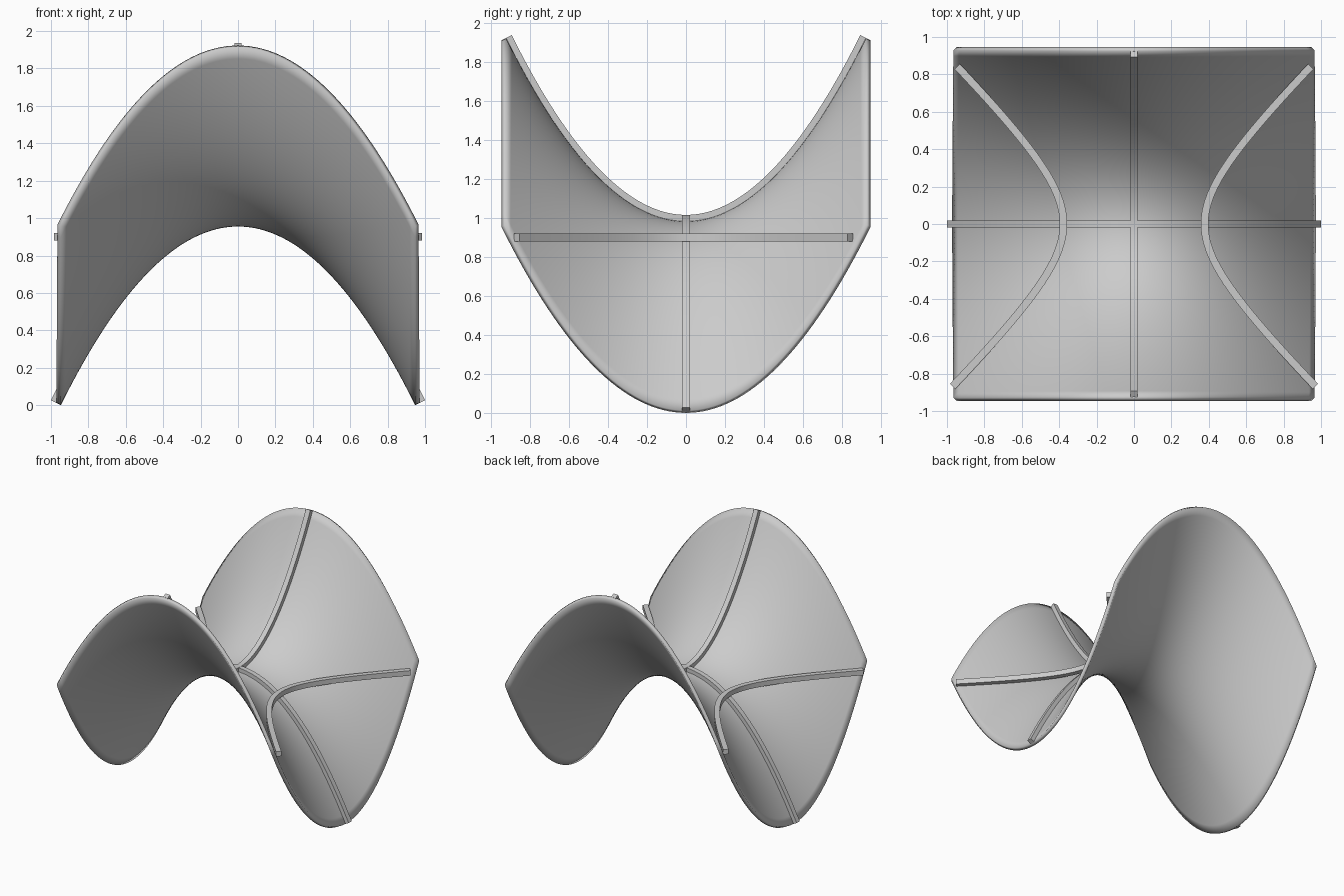
import bpy, bmesh, math
from mathutils import Vector

if "Cube" in bpy.data.objects:
    bpy.data.objects.remove(bpy.data.objects["Cube"])

D, MID = 0.947, 0.955          # half width of the sheet, height at its centre
C = MID / D ** 2               # curvature of the saddle


def height(x, y):
    return MID + C * (y * y - x * x)


def normal(x, y):
    return Vector((2 * C * x, -2 * C * y, 1)).normalized()


def finish(bm, name, angle=35):
    bmesh.ops.recalc_face_normals(bm, faces=bm.faces) if name != "saddle_sheet" else None
    mesh = bpy.data.meshes.new(name)
    bm.to_mesh(mesh)
    bm.free()
    ob = bpy.data.objects.new(name, mesh)
    bpy.context.collection.objects.link(ob)
    bpy.ops.object.select_all(action='DESELECT')
    ob.select_set(True)
    bpy.context.view_layer.objects.active = ob
    bpy.ops.object.shade_smooth_by_angle(angle=math.radians(angle))
    return ob


def bar(name, path, ups, half=0.02):
    """Sweep a square section along a path with a given up vector per point."""
    bm = bmesh.new()
    rings = []
    for i, (p, up) in enumerate(zip(path, ups)):
        t = (path[min(i + 1, len(path) - 1)] - path[max(i - 1, 0)]).normalized()
        side = t.cross(up).normalized()
        rings.append([bm.verts.new(p + half * (a * side + b * up))
                      for a, b in ((-1, -1), (1, -1), (1, 1), (-1, 1))])
    for r, s in zip(rings, rings[1:]):
        for k in range(4):
            bm.faces.new((r[k], r[(k + 1) % 4], s[(k + 1) % 4], s[k]))
    bm.faces.new(rings[0])
    bm.faces.new(rings[-1])
    return finish(bm, name)


# curved sheet, thickened on its upper side
bm = bmesh.new()
bmesh.ops.create_grid(bm, x_segments=64, y_segments=64, size=D)
for v in bm.verts:
    v.co.z = height(v.co.x, v.co.y)
sheet = finish(bm, "saddle_sheet")
solid = sheet.modifiers.new("thickness", 'SOLIDIFY')
solid.thickness, solid.offset = 0.028, 1

# two crossing bars lying along the arch and the valley
N = 48
steps = [-D + 2 * D * i / N for i in range(N + 1)]
for name, pts in (("arch_bar", [(s, 0) for s in steps]),
                  ("valley_bar", [(0, s) for s in steps])):
    ups = [normal(x, y) for x, y in pts]
    path = [Vector((x, y, height(x, y))) + 0.04 * n for (x, y), n in zip(pts, ups)]
    bar(name, path, ups)

# level hyperbola bars on both flanks
for name, sx in (("left_contour_bar", -1), ("right_contour_bar", 1)):
    ys = [-0.868 + 1.71 * i / 40 for i in range(41)]
    path = [Vector((sx * math.sqrt(0.142 + 1.06 * y * y), y, 0.9)) for y in ys]
    bar(name, path, [Vector((0, 0, 1))] * len(path))
